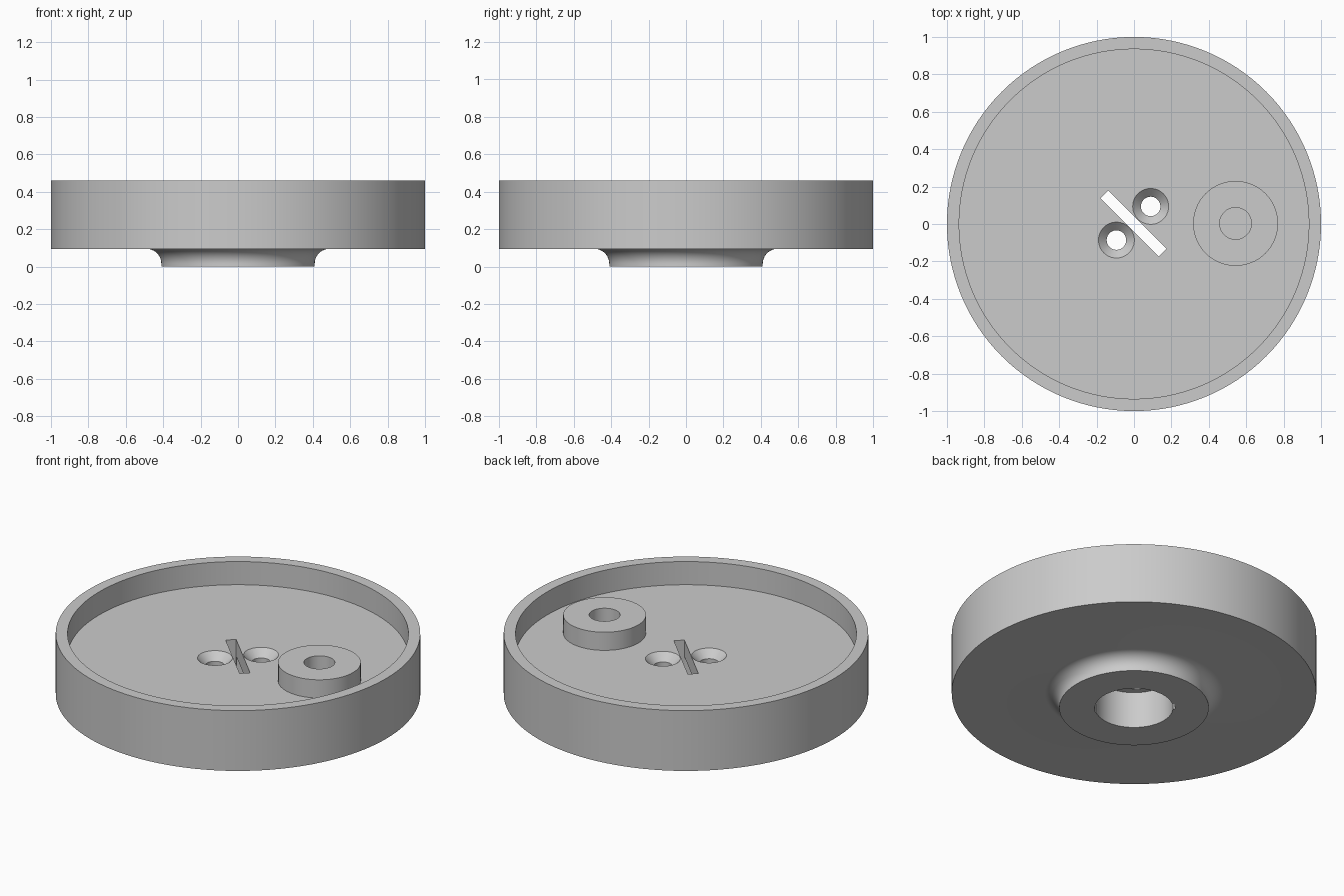
import bpy, bmesh, math
from mathutils import Matrix

cube = bpy.data.objects.get("Cube")
if cube:
    bpy.data.objects.remove(cube, do_unlink=True)

FLOOR, TOP, UNDER, CEILING = 0.32, 0.46, 0.095, 0.22

grey = bpy.data.materials.new("plain grey")
grey.diffuse_color = (0.6, 0.6, 0.6, 1)
grey.use_nodes = True
grey.node_tree.nodes["Principled BSDF"].inputs["Base Color"].default_value = (0.6, 0.6, 0.6, 1)


def add_object(name, bm, location=(0, 0, 0)):
    bmesh.ops.recalc_face_normals(bm, faces=bm.faces)
    mesh = bpy.data.meshes.new(name)
    bm.to_mesh(mesh)
    bm.free()
    mesh.materials.append(grey)
    obj = bpy.data.objects.new(name, mesh)
    obj.location = location
    bpy.context.collection.objects.link(obj)
    return obj


def lathe(name, profile, steps, location=(0, 0, 0), closed=False):
    """Turn a (radius, height) profile around the vertical axis."""
    bm = bmesh.new()
    verts = [bm.verts.new((r, 0, z)) for r, z in profile]
    edges = [bm.edges.new(pair) for pair in zip(verts, verts[1:])]
    if closed:
        edges.append(bm.edges.new((verts[-1], verts[0])))
    bmesh.ops.spin(bm, geom=verts + edges, cent=(0, 0, 0), axis=(0, 0, 1),
                   angle=math.tau, steps=steps, use_duplicate=False)
    bmesh.ops.remove_doubles(bm, verts=bm.verts, dist=0.0001)
    return add_object(name, bm, location)


def activate(obj):
    bpy.ops.object.select_all(action="DESELECT")
    obj.select_set(True)
    bpy.context.view_layer.objects.active = obj


def cut(target, cutter):
    mod = target.modifiers.new("cut", "BOOLEAN")
    mod.operation, mod.solver, mod.object = "DIFFERENCE", "EXACT", cutter
    activate(target)
    bpy.ops.object.modifier_apply(modifier=mod.name)
    bpy.data.objects.remove(cutter, do_unlink=True)


# Shallow dish with a filleted, bored hub underneath
hub, fillet, bore = 0.41, 0.08, 0.214
arc = []
for i in range(13):
    a = math.pi / 2 * (1 + i / 12)
    arc.append((hub + fillet + fillet * math.cos(a), UNDER - fillet + fillet * math.sin(a)))
dish = lathe("dish", [(0, FLOOR), (0.935, FLOOR), (0.935, TOP), (1, TOP), (1, UNDER)]
             + arc + [(hub, 0), (bore, 0), (bore, CEILING), (0, CEILING)], 128)

# Two countersunk screw holes through the floor
for x, y in ((0.089, 0.094), (-0.094, -0.086)):
    cut(dish, lathe("screw_hole_cutter",
                    [(0, FLOOR + 0.02), (0.116, FLOOR + 0.02), (0.052, FLOOR - 0.044),
                     (0.052, 0.15), (0, 0.15)], 48, (x, y, 0)))

# Diagonal slot, running down through the bore
bm = bmesh.new()
bmesh.ops.create_cube(bm, size=1)
bmesh.ops.scale(bm, vec=(0.44, 0.058, 0.5), verts=bm.verts)
bmesh.ops.rotate(bm, cent=(0, 0, 0), matrix=Matrix.Rotation(-math.pi / 4, 3, "Z"), verts=bm.verts)
cut(dish, add_object("slot_cutter", bm, (-0.003, 0.003, 0.2)))

# Off-centre post with a blind hole
post = lathe("post", [(0.085, FLOOR - 0.01), (0.085, FLOOR + 0.11),
                      (0.227, FLOOR + 0.11), (0.227, FLOOR - 0.01)],
             64, (0.543, 0.003, 0), closed=True)

for obj in (dish, post):
    activate(obj)
    bpy.ops.object.shade_smooth_by_angle(angle=math.radians(30))
